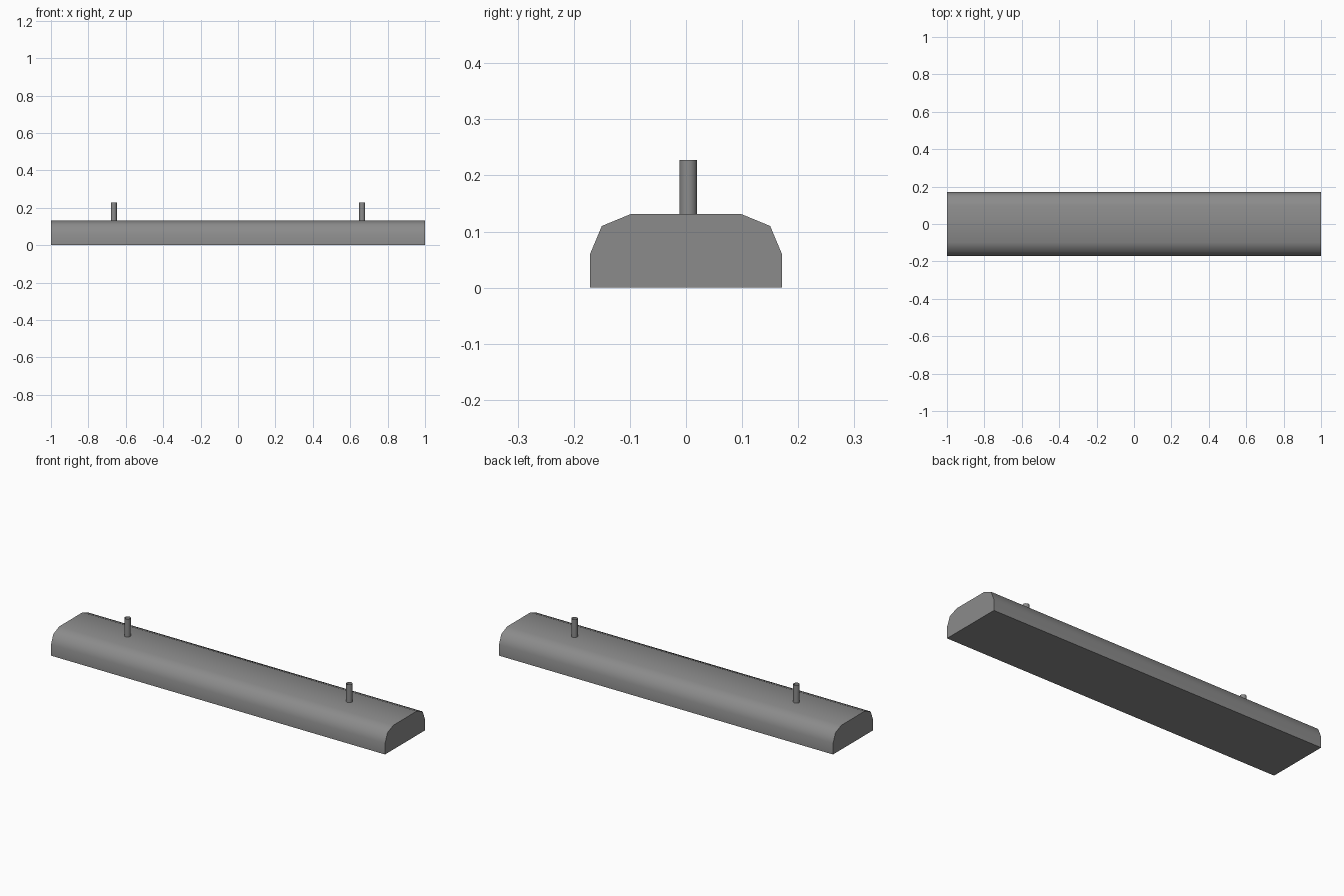
import bpy, bmesh, math

if "Cube" in bpy.data.objects:
    bpy.data.objects.remove(bpy.data.objects["Cube"])

grey = bpy.data.materials.new("mid grey")
grey.diffuse_color = (0.26, 0.26, 0.26, 1)
grey.use_nodes = True
grey.node_tree.nodes["Principled BSDF"].inputs["Base Color"].default_value = grey.diffuse_color


def finish(name, bm, angle):
    bmesh.ops.recalc_face_normals(bm, faces=bm.faces)
    mesh = bpy.data.meshes.new(name)
    bm.to_mesh(mesh)
    bm.free()
    mesh.materials.append(grey)
    ob = bpy.data.objects.new(name, mesh)
    bpy.context.collection.objects.link(ob)
    bpy.ops.object.select_all(action='DESELECT')
    ob.select_set(True)
    bpy.context.view_layer.objects.active = ob
    bpy.ops.object.shade_smooth_by_angle(angle=math.radians(angle))
    return ob


# Long bar: half profile mirrored in y, extruded along x
half = [(0.171, 0), (0.171, 0.06), (0.15, 0.11), (0.099, 0.131)]
profile = half + [(-y, z) for y, z in reversed(half)]
bm = bmesh.new()
end = bm.faces.new([bm.verts.new((-1, y, z)) for y, z in profile])
ext = bmesh.ops.extrude_face_region(bm, geom=[end], use_keep_orig=True)
bmesh.ops.translate(bm, vec=(2, 0, 0),
                    verts=[g for g in ext["geom"] if isinstance(g, bmesh.types.BMVert)])
finish("bar", bm, 50)

# Two thin open tubes standing on the bar
for side, x in (("left", -0.664), ("right", 0.664)):
    bm = bmesh.new()
    bmesh.ops.create_cone(bm, cap_ends=False, segments=16,
                          radius1=0.016, radius2=0.016, depth=0.098)
    bmesh.ops.translate(bm, vec=(x, 0.004, 0.179), verts=bm.verts)
    finish(side + "_pin", bm, 50)
